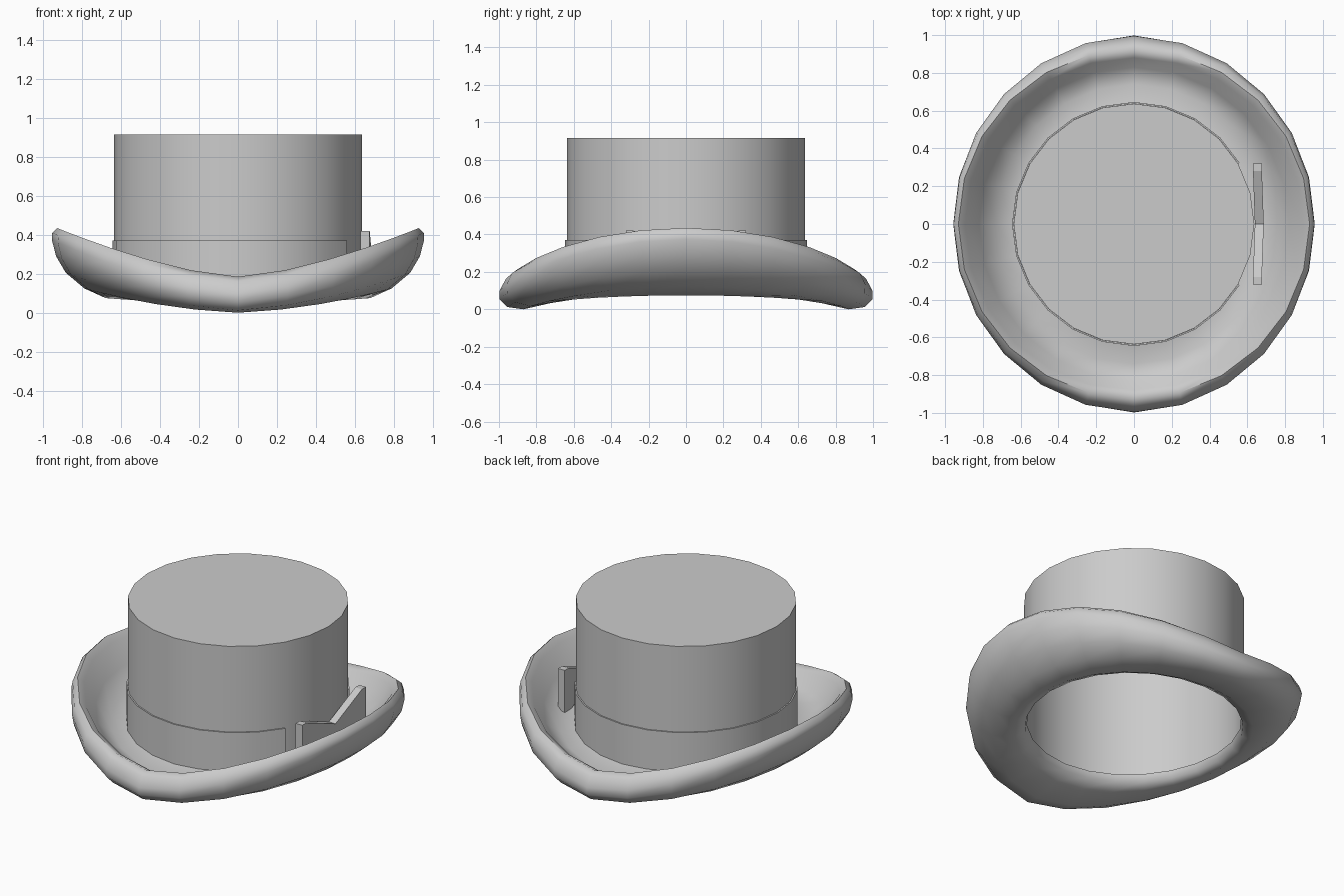
import bpy, bmesh, math

if "Cube" in bpy.data.objects:
    bpy.data.objects.remove(bpy.data.objects["Cube"])

SIDES = 24

felt = bpy.data.materials.new("grey_felt")
felt.use_nodes = True
grey = (0.6, 0.6, 0.6, 1)
felt.diffuse_color = grey
felt.node_tree.nodes["Principled BSDF"].inputs["Base Color"].default_value = grey


def finish(name, bm, angle=40):
    bmesh.ops.recalc_face_normals(bm, faces=bm.faces)
    mesh = bpy.data.meshes.new(name)
    bm.to_mesh(mesh)
    bm.free()
    mesh.materials.append(felt)
    obj = bpy.data.objects.new(name, mesh)
    bpy.context.collection.objects.link(obj)
    bpy.ops.object.select_all(action='DESELECT')
    obj.select_set(True)
    bpy.context.view_layer.objects.active = obj
    bpy.ops.object.shade_smooth_by_angle(angle=math.radians(angle))
    return obj


def ring_mesh(section, closed=False, cap=False, skip=()):
    """Sweep section(angle) -> [(r, z), ...] around the z axis."""
    bm = bmesh.new()
    rings = []
    for i in range(SIDES):
        a = 2 * math.pi * i / SIDES
        rings.append([bm.verts.new((r * math.cos(a), r * math.sin(a), z))
                      for r, z in section(a)])
    n = len(rings[0])
    for i in range(SIDES):
        if i in skip:
            continue
        p, q = rings[i], rings[(i + 1) % SIDES]
        for j in range(n if closed else n - 1):
            k = (j + 1) % n
            bm.faces.new((p[j], q[j], q[k], p[k]))
    if cap:
        bm.faces.new([ring[-1] for ring in rings])
    return bm


# Curled brim: blends a low front section into a high side section
FRONT = [(.62, .12), (.63, .08), (.70, .04), (.87, 0), (.955, .012), (.998, .055),
         (.996, .10), (.965, .16), (.925, .185), (.88, .165), (.83, .10), (.74, .08), (.64, .12)]
SIDE = [(.62, .14), (.63, .095), (.68, .075), (.79, .125), (.885, .205), (.935, .29),
        (.957, .375), (.955, .41), (.93, .435), (.895, .40), (.82, .27), (.73, .17), (.64, .14)]


def brim_section(a):
    w = abs(math.cos(a)) ** 1.5
    return [(f[0] + (s[0] - f[0]) * w, f[1] + (s[1] - f[1]) * w)
            for f, s in zip(FRONT, SIDE)]


finish("brim", ring_mesh(brim_section, closed=True), 60)

# Crown: open tube with a flat top
finish("crown", ring_mesh(lambda a: [(.637, .10), (.637, .915)], cap=True))

# Hat band: thin sleeve, open behind the bow
band_section = [(.638, .10), (.646, .10), (.646, .37), (.638, .37)]
finish("hat_band", ring_mesh(lambda a: band_section, closed=True, skip=(0, 1, 22, 23)))

# Bow: flat plate pinched in the middle, on the left side of the crown
bm = bmesh.new()
top = [(-.32, .14), (-.28, .14), (0, .03), (.28, .14), (.32, .14)]
columns = []
for y, h in top:
    bulge = .01 if y == 0 else 0
    columns.append([bm.verts.new((x + bulge, y, .28 + dz))
                    for x, dz in ((.63, -h), (.677, -h), (.677, h), (.63, h))])
for p, q in zip(columns, columns[1:]):
    for j in range(4):
        k = (j + 1) % 4
        bm.faces.new((p[j], p[k], q[k], q[j]))
bm.faces.new(columns[0])
bm.faces.new(columns[-1])
finish("bow", bm, 10)
